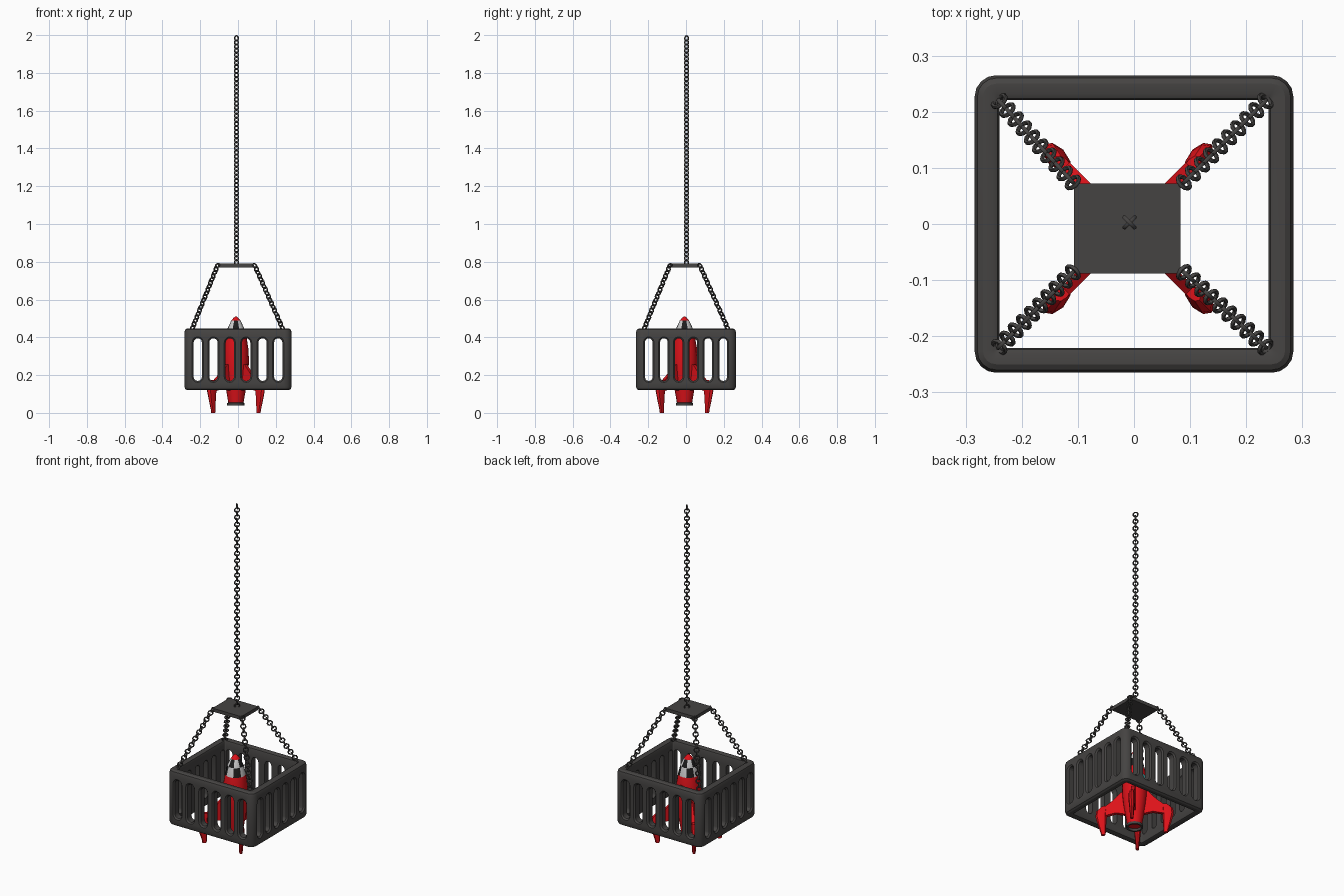
import bpy, bmesh
from math import sin, cos, pi, radians
from mathutils import Vector

if "Cube" in bpy.data.objects:
    bpy.data.objects.remove(bpy.data.objects["Cube"])


def material(name, r, g, b):
    m = bpy.data.materials.new(name)
    m.diffuse_color = (r, g, b, 1)
    m.use_nodes = True
    m.node_tree.nodes["Principled BSDF"].inputs["Base Color"].default_value = m.diffuse_color
    return m


IRON = material("iron", 0.06, 0.057, 0.055)
RED = material("red", 0.72, 0.006, 0.01)
WHITE = material("white", 0.8, 0.8, 0.78)
BLACK = material("black", 0.012, 0.012, 0.012)
TEAL = material("teal", 0.05, 0.35, 0.36)


def finish(name, bm, mats, smooth=None):
    bmesh.ops.recalc_face_normals(bm, faces=bm.faces)
    me = bpy.data.meshes.new(name)
    bm.to_mesh(me)
    bm.free()
    ob = bpy.data.objects.new(name, me)
    bpy.context.collection.objects.link(ob)
    for m in mats:
        me.materials.append(m)
    if smooth:
        smooth_shade(ob, smooth)
    return ob


def smooth_shade(ob, angle):
    bpy.ops.object.select_all(action='DESELECT')
    ob.select_set(True)
    bpy.context.view_layer.objects.active = ob
    bpy.ops.object.shade_smooth_by_angle(angle=radians(angle))


def loft(bm, rings, closed=False, caps=True, mat=None):
    """Skin a list of point rings; mat(ring, segment) picks the material slot."""
    vs = [[bm.verts.new(p) for p in r] for r in rings]
    n, k = len(vs[0]), len(vs)
    for i in range(k if closed else k - 1):
        a, b = vs[i], vs[(i + 1) % k]
        for j in range(n):
            f = bm.faces.new((a[j], a[(j + 1) % n], b[(j + 1) % n], b[j]))
            if mat:
                f.material_index = mat(i, j)
    if caps and not closed:
        bm.faces.new(vs[0])
        f = bm.faces.new(vs[-1])


# ---- cage: rounded square ring with slots cut through the walls ----
HX, HY, Z0, Z1 = 0.284, 0.265, 0.12, 0.447


def rounded_rect(hx, hy, r, z, steps=4):
    pts = []
    for q, (sx, sy) in enumerate([(1, 1), (-1, 1), (-1, -1), (1, -1)]):
        for s in range(steps + 1):
            a = (q + s / steps) * pi / 2
            pts.append((sx * (hx - r) + r * cos(a), sy * (hy - r) + r * sin(a), z))
    return pts


section = [(0, Z0 + .02), (0, Z1 - .02), (.005, Z1 - .006), (.015, Z1), (.033, Z1), (.041, Z1 - .004),
           (.044, Z1 - .012), (.044, Z0 + .012), (.041, Z0 + .004), (.033, Z0), (.015, Z0), (.005, Z0 + .006)]
bm = bmesh.new()
loft(bm, [rounded_rect(HX - d, HY - d, max(.038 - d, .006), z) for d, z in section], closed=True)
cage = finish("cage", bm, [IRON])


def capsule(cx, cz, w, h, steps=6):
    pts = []
    for top in (1, -1):
        for s in range(steps + 1):
            a = pi * s / steps + (0 if top == 1 else pi)
            pts.append((cx + w * cos(a), cz + top * (h - w) + w * sin(a)))
    return pts


# flared slot cutters give each opening a chamfered outer edge
bm = bmesh.new()
for along_x, half, other, centres, w in ((True, HX, HY, (.043, .130, .213), .022),
                                         (False, HY, HX, (.039, .117, .197), .020)):
    for side in (1, -1):
        for c in centres:
            for s in (1, -1):
                rings = []
                for depth, grow in ((.004, .012), (-.008, 0), (-.046, 0)):
                    d = side * (other + depth)
                    ring = capsule(s * c, .282, w + grow, .113 + grow)
                    rings.append([(u, d, z) if along_x else (d, u, z) for u, z in ring])
                loft(bm, rings)
cutters = finish("slot_cutters", bm, [IRON])
cutters.hide_render = True
mod = cage.modifiers.new("slots", 'BOOLEAN')
mod.operation, mod.solver, mod.object = 'DIFFERENCE', 'EXACT', cutters
bpy.context.view_layer.update()
cut = bpy.data.meshes.new_from_object(cage.evaluated_get(bpy.context.evaluated_depsgraph_get()))
cage.modifiers.clear()
cage.data = cut
bpy.data.objects.remove(cutters)
smooth_shade(cage, 30)

# ---- hanging plate ----
bm = bmesh.new()
bmesh.ops.create_cube(bm, size=1)
for v in bm.verts:
    v.co = Vector((v.co.x * .19 - .012, v.co.y * .16 - .008, v.co.z * .02 + .78))
finish("hanging_plate", bm, [IRON])


# ---- chains: alternating ring links ----
def chain(name, start, end, side, pitch=.0215, R=.0135, r=.004, seg=10, sides=6):
    a, b = Vector(start), Vector(end)
    d = (b - a).normalized()
    s = Vector(side).normalized()
    t = d.cross(s)
    n = round((b - a).length / pitch)
    bm = bmesh.new()
    for i in range(n + 1):
        c = a.lerp(b, i / n)
        u, w = (s, t) if i % 2 == 0 else (t, s)
        rings = []
        for k in range(seg):
            out = d * cos(2 * pi * k / seg) + u * sin(2 * pi * k / seg)
            rings.append([c + out * (R + r * cos(2 * pi * m / sides)) + w * r * sin(2 * pi * m / sides)
                          for m in range(sides)])
        loft(bm, rings, closed=True)
    finish(name, bm, [IRON], 60)


chain("main_chain", (-.008, .003, .797), (-.008, .003, 1.9825), (1, 1, 0))
for sx, sy, name in ((1, 1, "back_right"), (-1, 1, "back_left"), (-1, -1, "front_left"), (1, -1, "front_right")):
    p = Vector((sx * .099 - .010, sy * .080 - .006, .779))
    q = Vector((sx * .237 - .003, sy * .219, .452))
    h = (q - p)
    chain(name + "_chain", p, q, (-h.y, h.x, 0))

# ---- rocket ----
CX, CY = -.011, -.008


def circle(r, z, n=16):
    return [(CX + r * cos(2 * pi * j / n - pi / 8), CY + r * sin(2 * pi * j / n - pi / 8), z) for j in range(n)]


# body with chequered nose band and red tip
profile = [(.040, .052), (.050, .11), (.060, .17), (.067, .23), (.069, .28), (.066, .34), (.057, .395),
           (.044, .447), (.025, .488), (.013, .503), (.004, .51)]


def paint(i, j):
    if i in (6, 7):
        return 1 + (j // 2 + i) % 2
    return 0


bm = bmesh.new()
loft(bm, [circle(r, z) for r, z in profile], mat=paint)
finish("rocket_body", bm, [RED, WHITE, BLACK], 40)

# hollow exhaust nozzle
bm = bmesh.new()
loft(bm, [circle(r, z) for r, z in ((.036, .056), (.046, .052), (.046, .038), (.036, .038))], closed=True)
finish("nozzle", bm, [IRON], 30)

# round porthole on the back, with a rim
for name, r, y, m in (("porthole_rim", .025, .064, RED), ("porthole_glass", .018, .067, TEAL)):
    bm = bmesh.new()
    loft(bm, [[(CX + k * cos(2 * pi * j / 16), CY + yy, .325 + k * sin(2 * pi * j / 16)) for j in range(16)]
              for k, yy in ((r, .05), (r, y), (r * .8, y + .005))])
    finish(name, bm, [m], 30)

# fins: flat swept blade ending in a tapered landing leg
blade = [(.03, .265), (.075, .255), (.12, .205), (.16, .172), (.19, .15), (.185, .10), (.15, .118),
         (.10, .130), (.03, .115)]
leg = [(.163, .018, .010, .175), (.178, .030, .017, .148), (.181, .031, .018, .115),
       (.176, .022, .013, .06), (.170, .014, .010, .015), (.170, .012, .009, 0)]
for k, name in enumerate(("back_right", "back_left", "front_left", "front_right")):
    ang = pi / 4 + k * pi / 2
    e, t = Vector((cos(ang), sin(ang), 0)), Vector((-sin(ang), cos(ang), 0))
    base = Vector((CX, CY, 0))
    bm = bmesh.new()
    loft(bm, [[base + e * r + t * w + Vector((0, 0, z)) for r, z in blade] for w in (-.010, .010)])
    loft(bm, [[base + e * (r + a * cos(2 * pi * j / 8)) + t * b * sin(2 * pi * j / 8) + Vector((0, 0, z))
               for j in range(8)] for r, a, b, z in leg])
    finish(name + "_fin", bm, [RED], 35)
